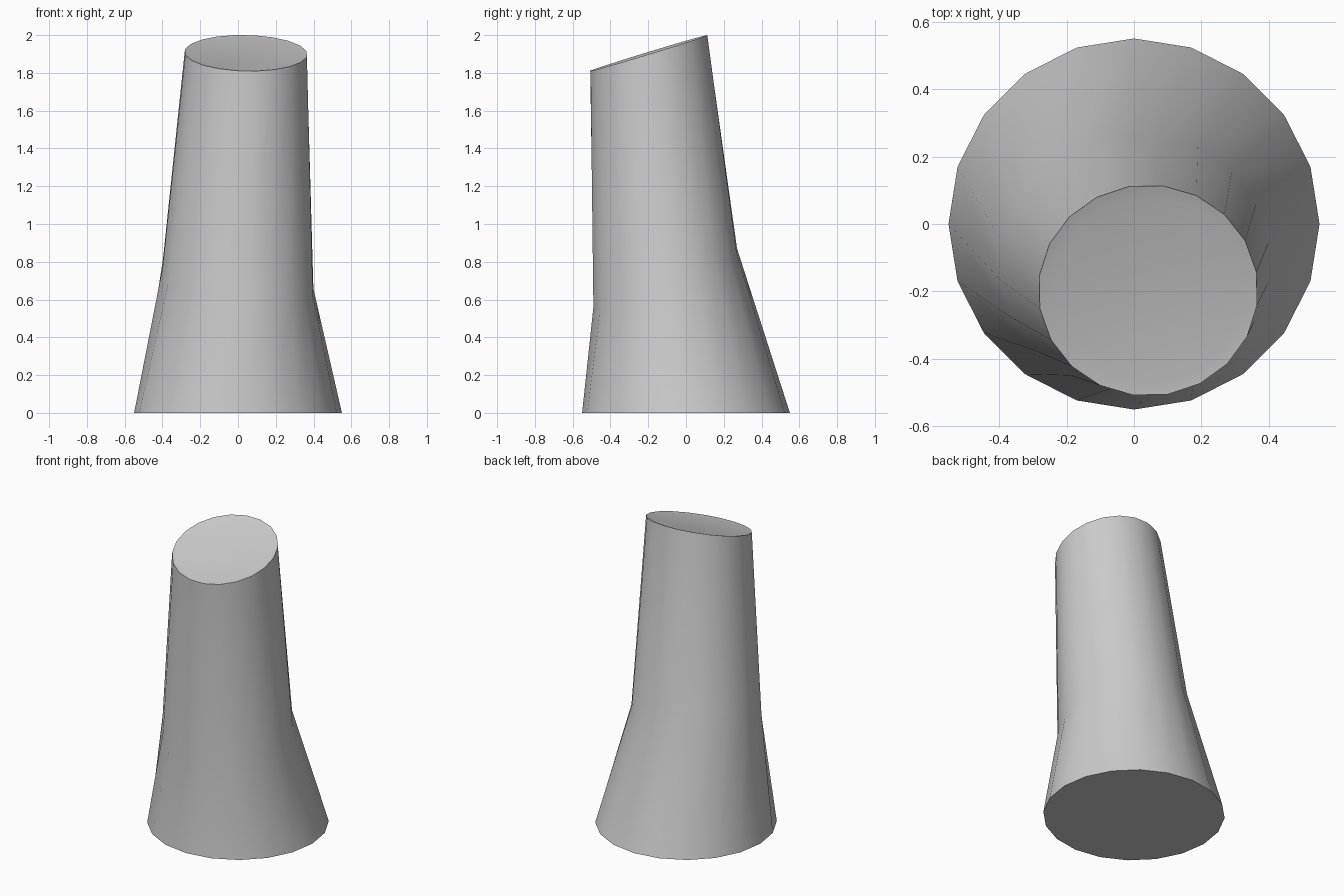
import bpy, bmesh, math

if "Cube" in bpy.data.objects:
    bpy.data.objects.remove(bpy.data.objects["Cube"])

SIDES = 20


def ring(bm, cx, cy, cz, rx, ry, slope_x=0, slope_y=0, turn=0):
    """Ring of vertices on a tilted plane; z follows the two slopes."""
    verts = []
    for i in range(SIDES):
        a = math.radians(turn) + math.tau * i / SIDES
        dx, dy = rx * math.cos(a), ry * math.sin(a)
        verts.append(bm.verts.new((cx + dx, cy + dy, cz + slope_x * dx + slope_y * dy)))
    return verts


bm = bmesh.new()
rings = [
    ring(bm, 0, 0, 0, 0.55, 0.55),                                        # wide foot
    ring(bm, 0, -0.11, 0.715, 0.403, 0.384, -0.19, 0.38, 8),              # tilted bend
    ring(bm, 0.042, -0.197, 1.905, 0.326, 0.313, -0.02, 0.305, 10),       # slanted rim
    ring(bm, 0.042, -0.197, 1.898, 0.288, 0.272, -0.02, 0.305, 10),       # shallow inset cap
]
for low, high in zip(rings, rings[1:]):
    for i in range(SIDES):
        j = (i + 1) % SIDES
        bm.faces.new((low[i], low[j], high[j], high[i]))
bm.faces.new(rings[0][::-1])
bm.faces.new(rings[-1])

mesh = bpy.data.meshes.new("bent_stump")
bm.to_mesh(mesh)
bm.free()
stump = bpy.data.objects.new("bent_stump", mesh)
bpy.context.collection.objects.link(stump)

# smooth sides, crisp rim and base
bpy.context.view_layer.objects.active = stump
stump.select_set(True)
bpy.ops.object.shade_smooth_by_angle(angle=math.radians(30))
